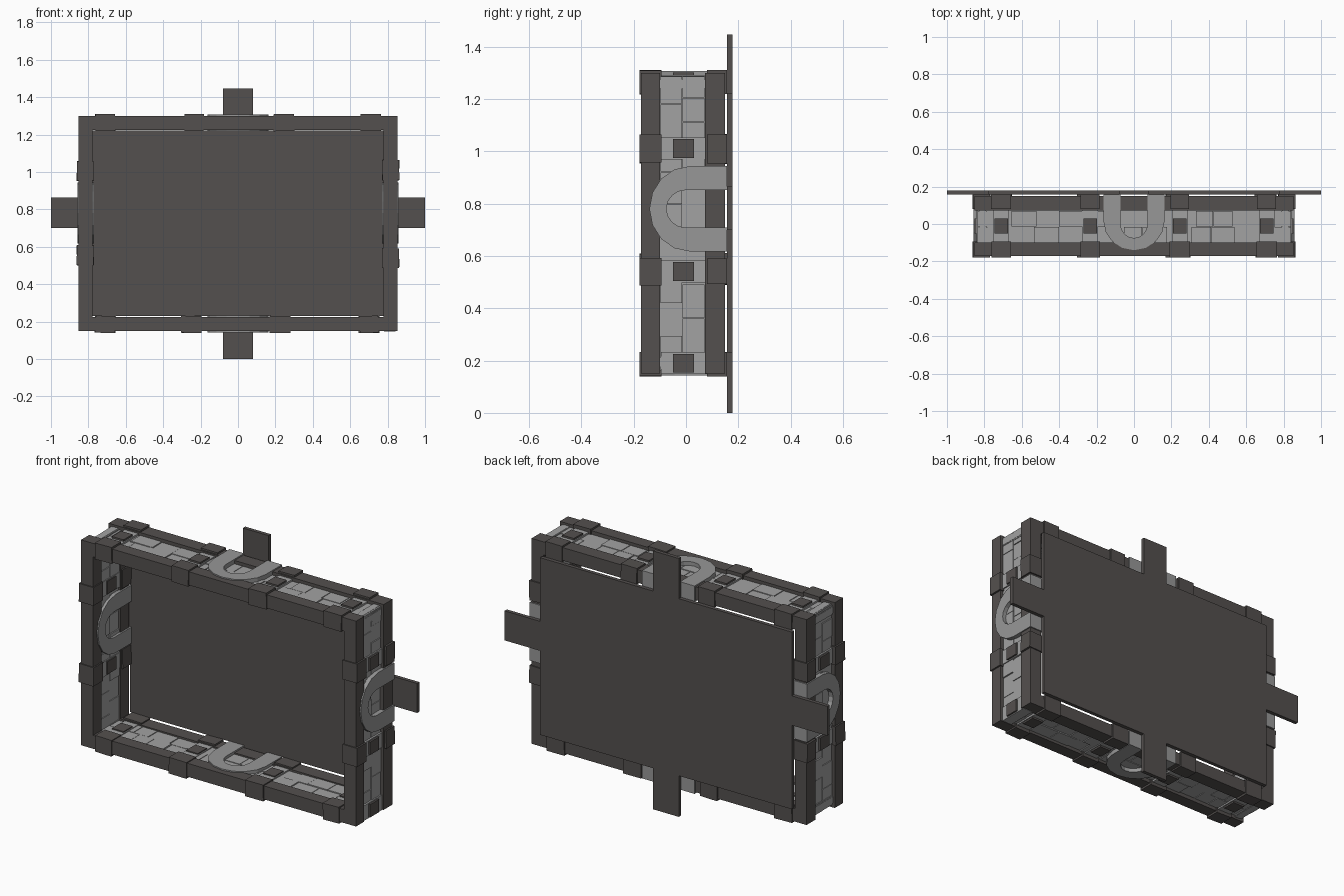
import bpy, bmesh, math, random
from mathutils import Matrix, Vector

if "Cube" in bpy.data.objects:
    bpy.data.objects.remove(bpy.data.objects["Cube"])

random.seed(4)
ZC = 0.725          # frame centre height


def material(name, rgb):
    m = bpy.data.materials.new(name)
    m.diffuse_color = (*rgb, 1)
    m.use_nodes = True
    m.node_tree.nodes["Principled BSDF"].inputs["Base Color"].default_value = m.diffuse_color
    return m


DARK = material("dark timber", (0.088, 0.08, 0.077))
BRICK = material("grey brick", (0.36, 0.36, 0.36))
STONE = material("arch stone", (0.31, 0.31, 0.31))


def box(bm, s, y, r, tilt=0.0):
    """Box from (min, max) pairs: s along wall, y depth, r outward."""
    c = Vector([(a[0] + a[1]) / 2 for a in (s, y, r)])
    d = [a[1] - a[0] for a in (s, y, r)]
    m = Matrix.Translation(c) @ Matrix.Rotation(tilt, 4, 'Y') @ Matrix.Diagonal((*d, 1))
    bmesh.ops.create_cube(bm, size=1, matrix=m)


def prism(bm, pts, a, b, axis):
    """Extrude a 2D outline; axis 2 uses (x, y), axis 1 uses (x, z)."""
    def put(p, t):
        return (p[0], p[1], t) if axis == 2 else (p[0], t, p[1])
    lo = [bm.verts.new(put(p, a)) for p in pts]
    hi = [bm.verts.new(put(p, b)) for p in pts]
    n = len(pts)
    bm.faces.new(lo)
    bm.faces.new(hi[::-1])
    for i in range(n):
        j = (i + 1) % n
        bm.faces.new((lo[j], lo[i], hi[i], hi[j]))


def finish(bm, name, mat, matrix=Matrix()):
    bmesh.ops.transform(bm, matrix=matrix, verts=bm.verts)
    bmesh.ops.recalc_face_normals(bm, faces=bm.faces)
    me = bpy.data.meshes.new(name)
    bm.to_mesh(me)
    bm.free()
    me.materials.append(mat)
    ob = bpy.data.objects.new(name, me)
    bpy.context.collection.objects.link(ob)


def arch_outline():
    """U shape: two straight arms joined by a faceted bend."""
    outer, inner = [], []
    for i in range(9):
        a = math.pi * i / 8
        outer.append((0.163 * math.cos(a), 0.015 - 0.155 * math.sin(a)))
        inner.append((0.072 * math.cos(a), 0.0 - 0.075 * math.sin(a)))
    return ([(0.163, 0.157)] + outer + [(-0.163, 0.157), (-0.072, 0.157)]
            + inner[::-1] + [(0.072, 0.157)])


def wall(name, angle, dist, half, mid, clamps, studs=()):
    """One wall of the frame, built lying flat and turned into place."""
    m = (Matrix.Translation((0, 0, ZC)) @ Matrix.Rotation(angle, 4, 'Y')
         @ Matrix.Translation((0, 0, dist)))

    # front and back timber beams
    bm = bmesh.new()
    box(bm, (-half, half), (-0.172, -0.1), (0.0, 0.075))
    box(bm, (-half, half), (0.072, 0.15), (0.002, 0.075))
    finish(bm, name + "_beams", DARK, m)

    # brick infill: solid core with two staggered courses proud of it
    bm = bmesh.new()
    end = half - 0.012
    box(bm, (-end, end), (-0.1, 0.072), (0.014, 0.05))
    for row, (y0, y1) in enumerate(((-0.098, -0.015), (-0.013, 0.07))):
        s = -end
        while s < end - 0.01:
            length = random.uniform(0.09, 0.14) * (0.6 if row and s == -end else 1)
            e = end if end - s - length < 0.06 else s + length
            lift = random.uniform(-0.003, 0.003)
            box(bm, (s + 0.0015, e - 0.0015), (y0, y1), (0.009 + lift, 0.058 + lift))
            s = e
    finish(bm, name + "_bricks", BRICK, m)

    # clamps round the beams, with a grey band and a dark stud between
    bm, bands = bmesh.new(), bmesh.new()
    for s in clamps:
        for y in ((-0.178, -0.093), (0.08, 0.157)):
            w = random.uniform(0.049, 0.056)
            box(bm, (s - w, s + w), y, (-0.006, 0.085), random.uniform(-0.03, 0.03))
    for s in list(clamps) + list(studs):
        box(bands, (s - 0.042, s + 0.042), (-0.095, 0.082), (0.004, 0.066))
        box(bm, (s - 0.036, s + 0.036), (-0.05, 0.03), (-0.002, 0.076))
    finish(bm, name + "_clamps", DARK, m)
    finish(bands, name + "_clamp_bands", BRICK, m)

    # stone arch set through the wall
    bm = bmesh.new()
    prism(bm, [(p[0] + mid, p[1]) for p in arch_outline()], -0.007, 0.082, 2)
    finish(bm, name + "_arch", STONE, m)


wall("top_wall", 0, 0.5, 0.852, 0, (-0.71, -0.235, 0.245, 0.71))
wall("bottom_wall", math.pi, 0.5, 0.852, 0, (-0.70, -0.225, 0.25, 0.71))
wall("right_wall", math.pi / 2, 0.777, 0.575, -0.055, (-0.285, 0.185), (0.535,))
wall("left_wall", -math.pi / 2, 0.777, 0.575, 0.055, (-0.17, 0.28))

# cross-shaped back panel with a tab on each edge
right = [(0.08, 0), (0.08, 0.23), (0.78, 0.23), (0.78, 0.70), (1, 0.70),
         (1, 0.865), (0.78, 0.865), (0.78, 1.222), (0.08, 1.222), (0.08, 1.447)]
bm = bmesh.new()
prism(bm, right + [(-x, z) for x, z in right[::-1]], 0.157, 0.178, 1)
finish(bm, "back_panel", DARK)
